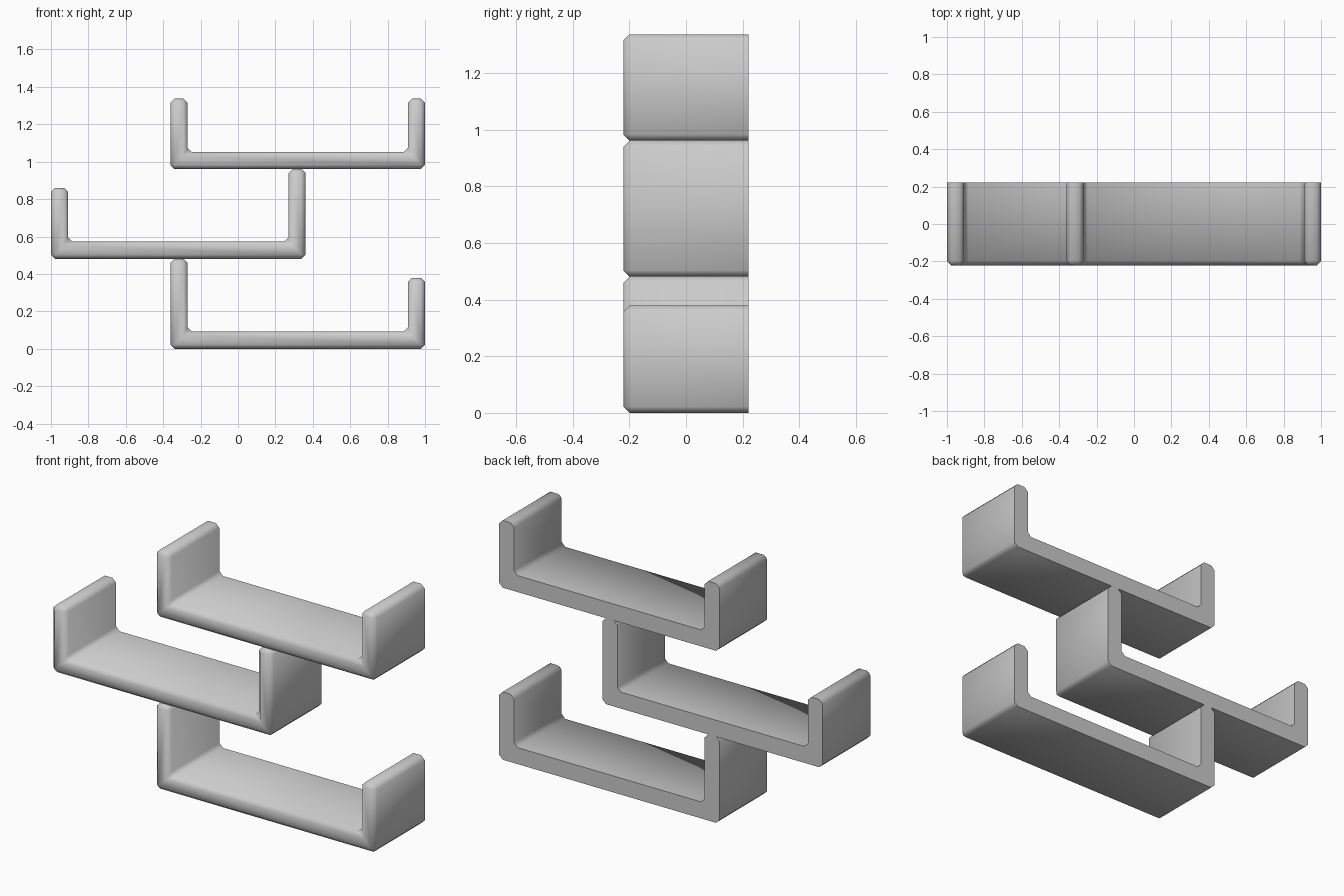
import bpy, bmesh, math

if "Cube" in bpy.data.objects:
    bpy.data.objects.remove(bpy.data.objects["Cube"])

HALF_DEPTH = 0.221   # y half extent
WALL = 0.092         # board thickness
CHAMFER = 0.022

grey = bpy.data.materials.new("light grey")
grey.diffuse_color = (0.6, 0.6, 0.6, 1)
grey.use_nodes = True
grey.node_tree.nodes["Principled BSDF"].inputs["Base Color"].default_value = grey.diffuse_color


def make_tray(name, x0, x1, z0, left_top, right_top):
    """U-shaped shelf tray: chamfered everywhere except its flat back."""
    profile = [(x0, z0), (x1, z0), (x1, right_top), (x1 - WALL, right_top),
               (x1 - WALL, z0 + WALL), (x0 + WALL, z0 + WALL),
               (x0 + WALL, left_top), (x0, left_top)]
    bm = bmesh.new()
    front = [bm.verts.new((x, -HALF_DEPTH, z)) for x, z in profile]
    back = [bm.verts.new((x, HALF_DEPTH, z)) for x, z in profile]
    n = len(profile)
    bm.faces.new(front)
    bm.faces.new(back[::-1])
    for i in range(n):
        j = (i + 1) % n
        bm.faces.new((front[j], front[i], back[i], back[j]))
    bmesh.ops.recalc_face_normals(bm, faces=bm.faces[:])
    # every edge that touches the front
    edges = [e for e in bm.edges if any(v.co.y < 0 for v in e.verts)]
    bmesh.ops.bevel(bm, geom=edges, offset=CHAMFER, offset_type='OFFSET',
                    segments=1, profile=0.5, affect='EDGES')
    bmesh.ops.recalc_face_normals(bm, faces=bm.faces[:])
    mesh = bpy.data.meshes.new(name)
    bm.to_mesh(mesh)
    bm.free()
    mesh.materials.append(grey)
    obj = bpy.data.objects.new(name, mesh)
    bpy.context.collection.objects.link(obj)
    bpy.ops.object.select_all(action='DESELECT')
    obj.select_set(True)
    bpy.context.view_layer.objects.active = obj
    bpy.ops.object.shade_smooth_by_angle(angle=math.radians(60))


# three trays stacked in a zigzag, each resting on the tall wall below it
make_tray("bottom_tray", -0.362, 1.0, 0.0, 0.481, 0.379)
make_tray("middle_tray", -1.0, 0.362, 0.481, 0.860, 0.961)
make_tray("top_tray", -0.362, 1.0, 0.961, 1.337, 1.337)
